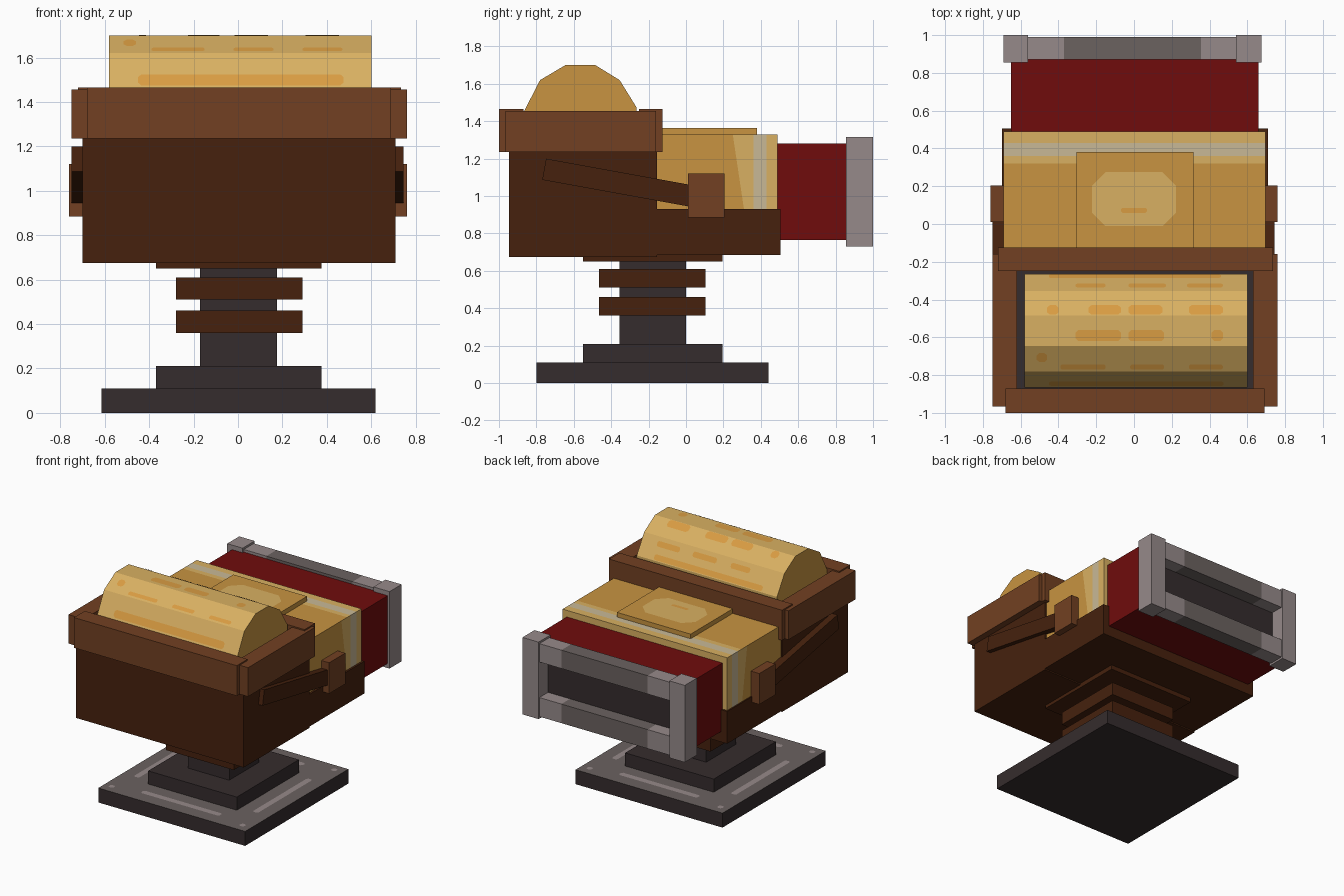
import bpy, bmesh, math
from mathutils import Vector, Matrix

if "Cube" in bpy.data.objects:
    bpy.data.objects.remove(bpy.data.objects["Cube"])


def material(name, hexcode):
    lin = []
    for i in (0, 2, 4):
        c = int(hexcode[i:i + 2], 16) / 255
        lin.append(c / 12.92 if c <= 0.04045 else ((c + 0.055) / 1.055) ** 2.4)
    m = bpy.data.materials.new(name)
    m.diffuse_color = (*lin, 1)
    m.use_nodes = True
    m.node_tree.nodes["Principled BSDF"].inputs["Base Color"].default_value = m.diffuse_color
    return m


DARK = material("dark_wood", "46210d")
WOOD = material("warm_wood", "724022")
CHAR = material("charcoal", "352c2d")
MID = material("mid_grey", "6b6260")
GREY = material("light_grey", "968a8a")
RED = material("deep_red", "700c0c")
GOLD = material("gold", "c89441")
LIGHT = material("light_gold", "d9b062")
ORANGE = material("orange", "d99c42")
PALE = material("pale_gold", "c9b996")


def finish(name, bm, mats):
    me = bpy.data.meshes.new(name)
    bm.to_mesh(me)
    bm.free()
    ob = bpy.data.objects.new(name, me)
    for m in mats:
        me.materials.append(m)
    bpy.context.collection.objects.link(ob)
    return ob


def box(name, x, y, z, mats, cuts=(), rule=None, tilt=0):
    """Box from ranges; cuts are (point, normal) planes, rule(face) gives the material slot."""
    bm = bmesh.new()
    bmesh.ops.create_cube(bm, size=1)
    size = Vector((x[1] - x[0], y[1] - y[0], z[1] - z[0]))
    mid = Vector((x[0] + x[1], y[0] + y[1], z[0] + z[1])) / 2
    bm.transform(Matrix.Translation(mid) @ Matrix.Rotation(tilt, 4, 'X')
                 @ Matrix.Diagonal((*size, 1)))
    for co, no in cuts:
        bmesh.ops.bisect_plane(bm, geom=bm.verts[:] + bm.edges[:] + bm.faces[:],
                               plane_co=co, plane_no=no)
    bm.normal_update()
    if rule:
        for f in bm.faces:
            f.material_index = rule(f)
    return finish(name, bm, mats if isinstance(mats, list) else [mats])


def patch(name, centre, v_dir, w, h, mat, u_dir=(1, 0, 0), lift=0.003):
    """Thin flat marking with clipped corners."""
    u, v = Vector(u_dir), Vector(v_dir).normalized()
    c = Vector(centre) + u.cross(v) * lift
    a, b = w / 2, h / 2
    k = min(a, b) * 0.5
    pts = [(a - k, -b), (a, k - b), (a, b - k), (a - k, b),
           (k - a, b), (-a, b - k), (-a, k - b), (k - a, -b)]
    bm = bmesh.new()
    bm.faces.new([bm.verts.new(c + u * p + v * q) for p, q in pts])
    return finish(name, bm, [mat])


# Pedestal
box("base_plate", (-.615, .62), (-.8, .44), (0, .11), [CHAR, MID],
    rule=lambda f: int(f.normal.z > .9))
box("base_step", (-.37, .375), (-.55, .195), (.11, .21), CHAR)
box("post", (-.17, .175), (-.355, 0), (.21, .66), CHAR)
for i, z in enumerate((.36, .51)):
    box(f"post_ring_{i}", (-.28, .29), (-.465, .105), (z, z + .1), DARK)
box("support_plate", (-.37, .375), (-.55, .195), (.65, .69), DARK)

# Worn streaks and rivets on the base plate
for s in (-1, 1):
    patch("base_streak_x", (0, -.18 + s * .5, .11), (0, 1, 0), .66, .045, GREY)
    patch("base_streak_y", (s * .5, -.18, .11), (0, 1, 0), .045, .66, GREY)
    for t in (-1, 1):
        patch("base_rivet", (s * .55, -.18 + t * .55, .11), (0, 1, 0), .04, .04, GREY)

# Front box with its rim
box("front_box", (-.70, .71), (-.945, -.155), (.675, 1.3), DARK)
box("trough_floor", (-.63, .64), (-.88, -.24), (1.29, 1.4), CHAR)
box("front_rim", (-.68, .69), (-1, -.87), (1.235, 1.465), WOOD)
box("back_rim", (-.72, .735), (-.25, -.125), (1.235, 1.465), WOOD)
box("left_rim", (-.75, -.62), (-.965, -.16), (1.235, 1.455), WOOD)
box("right_rim", (.63, .76), (-.965, -.16), (1.235, 1.455), WOOD)

# Rounded loaf lying in the front box
profile = [(-.86, 1.38), (-.865, 1.455), (-.78, 1.62), (-.645, 1.70),
           (-.485, 1.70), (-.355, 1.62), (-.265, 1.475), (-.265, 1.38)]
bm = bmesh.new()
ends = [[bm.verts.new((x, y, z)) for y, z in profile] for x in (-.58, .6)]
n = len(profile)
for i in range(n):
    j = (i + 1) % n
    bm.faces.new((ends[0][i], ends[0][j], ends[1][j], ends[1][i]))
for e in ends:
    bm.faces.new(e).material_index = 1
bmesh.ops.recalc_face_normals(bm, faces=bm.faces)
finish("loaf", bm, [LIGHT, GOLD])

# Orange spots: facet, position across facet, height, x ranges
spots = [
    (1, .26, .055, [(-.45, .475)]),
    (2, .18, .03, [(-.39, -.15), (-.02, .16), (.29, .47)]),
    (2, .55, .055, [(-.515, -.46)]),
    (3, .34, .06, [(-.31, -.07), (-.03, .16), (.41, .47)]),
    (4, .22, .06, [(-.46, -.4), (-.24, -.07), (-.03, .15), (.29, .47)]),
    (5, .3, .04, [(-.31, -.15), (-.03, .17), (.28, .47)]),
    (5, .85, .04, [(-.45, .46)]),
]
for seg, t, h, spans in spots:
    p, q = Vector((0, *profile[seg])), Vector((0, *profile[seg + 1]))
    c = p.lerp(q, t)
    for a, b in spans:
        patch("loaf_spot", (((a + b) / 2), c.y, c.z), q - p, b - a, h, ORANGE)

# Rear tray and the gold block in it
box("rear_tray", (-.70, .71), (-.16, .505), (.685, .93), DARK)


def gold_rule(f):
    c = f.calc_center_median()
    if .36 < c.y < .43:
        return 2
    if c.y > .43 or (c.y > .32 and f.normal.z > .9):
        return 1
    return int(abs(f.normal.x) > .9 and c.y > .25 + (1.33 - c.z) * .15)


box("gold_block", (-.69, .695), (-.16, .49), (.9, 1.33), [GOLD, LIGHT, PALE],
    cuts=[((0, .36, 0), (0, 1, 0)), ((0, .43, 0), (0, 1, 0)),
          ((0, .32, 1.33), (0, 1, 0)), ((0, .25, 1.33), (0, 1, .15))],
    rule=gold_rule)
box("gold_lid", (-.305, .315), (-.16, .38), (1.32, 1.365), GOLD)
patch("lid_panel", (.0, .132, 1.365), (0, 1, 0), .445, .285, LIGHT)
patch("lid_mark", (.0, .072, 1.365), (0, 1, 0), .135, .028, ORANGE, lift=.006)

# Red body and grey end frame
box("red_body", (-.65, .66), (.48, .878), (.765, 1.28), RED)
box("frame_backing", (-.6, .6), (.87, .886), (.8, 1.25), CHAR)
for name, x in (("left_frame_post", (-.69, -.56)), ("right_frame_post", (.54, .675))):
    box(name, x, (.856, 1), (.73, 1.315), GREY)
for name, z in (("lower_frame_bar", (.745, .89)), ("upper_frame_bar", (1.16, 1.3))):
    box(name, (-.57, .55), (.87, .99), z, [GREY, MID],
        cuts=[((-.37, 0, 0), (1, 0, 0)), ((.355, 0, 0), (1, 0, 0))],
        rule=lambda f: int(-.37 < f.calc_center_median().x < .355))

# Sloping side arms and their brackets
for name, xa, xb in (("left", (-.75, -.69), (-.76, -.68)), ("right", (.69, .745), (.68, .76))):
    box(name + "_arm", xa, (-.765, .06), (1.012, 1.127), DARK, tilt=math.radians(-10.3))
    box(name + "_bracket", xb, (.01, .205), (.885, 1.12), WOOD)
